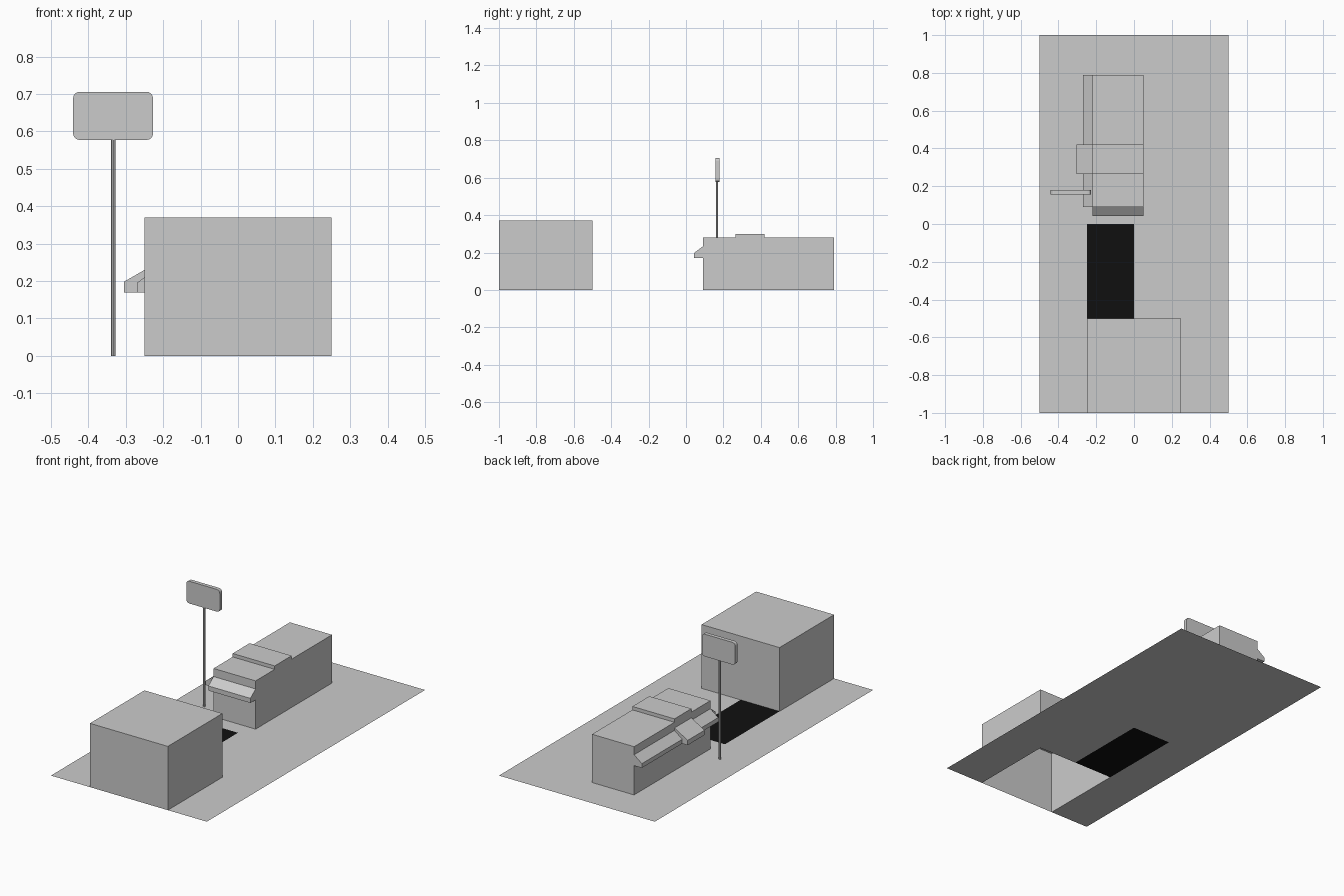
import bpy, bmesh, math
from mathutils import Vector

if "Cube" in bpy.data.objects:
    bpy.data.objects.remove(bpy.data.objects["Cube"])


def add_object(name, bm, recalc=True):
    if recalc:
        bmesh.ops.recalc_face_normals(bm, faces=bm.faces)
    mesh = bpy.data.meshes.new(name)
    bm.to_mesh(mesh)
    bm.free()
    obj = bpy.data.objects.new(name, mesh)
    bpy.context.collection.objects.link(obj)
    return obj


def prism(name, base, direction, open_base=False):
    """Extrude a planar outline along a direction."""
    bm = bmesh.new()
    face = bm.faces.new([bm.verts.new(p) for p in base])
    res = bmesh.ops.extrude_face_region(bm, geom=[face], use_keep_orig=not open_base)
    moved = [g for g in res["geom"] if isinstance(g, bmesh.types.BMVert)]
    bmesh.ops.translate(bm, verts=moved, vec=Vector(direction))
    if open_base and face.is_valid:
        bmesh.ops.delete(bm, geom=[face], context='FACES_ONLY')
    return add_object(name, bm)


def box(name, x0, x1, y0, y1, z0, z1, open_base=False):
    base = [(x0, y0, z0), (x1, y0, z0), (x1, y1, z0), (x0, y1, z0)]
    return prism(name, base, (0, 0, z1 - z0), open_base)


def flat_cells(name, xs, ys, skip=()):
    """Flat sheet of rectangular cells, leaving out the skipped ones."""
    bm = bmesh.new()
    grid = [[bm.verts.new((x, y, 0)) for y in ys] for x in xs]
    for i in range(len(xs) - 1):
        for j in range(len(ys) - 1):
            if (i, j) not in skip:
                bm.faces.new((grid[i][j], grid[i + 1][j],
                              grid[i + 1][j + 1], grid[i][j + 1]))
    return add_object(name, bm, recalc=False)


# Ground sheet, open under the front building and around the dark patch
flat_cells("ground", [-0.5, -0.25, 0, 0.25, 0.5], [-1, -0.5, 0, 1],
           skip={(1, 0), (2, 0), (1, 1)})

# Black patch set into the ground
patch = flat_cells("dark_patch", [-0.25, 0], [-0.5, 0])
black = bpy.data.materials.new("black")
black.diffuse_color = (0.005, 0.005, 0.005, 1)
black.use_nodes = True
black.node_tree.nodes["Principled BSDF"].inputs["Base Color"].default_value = black.diffuse_color
patch.data.materials.append(black)

# Front building, hollow from below
box("front_building", -0.25, 0.25, -1, -0.5, 0, 0.37, open_base=True)

# Back building with raised roof section
box("back_building", -0.22, 0.05, 0.09, 0.79, 0, 0.28)
box("roof_step", -0.22, 0.05, 0.265, 0.42, 0.28, 0.30)

# Awnings: sloped top with a short vertical front edge
prism("front_awning", [(-0.22, 0.042, 0.17), (-0.22, 0.042, 0.197),
                       (-0.22, 0.09, 0.233), (-0.22, 0.09, 0.17)], (0.27, 0, 0))
for name, x, z_edge, z_wall, y0, y1 in (
        ("side_awning_front", -0.27, 0.195, 0.233, 0.09, 0.265),
        ("side_awning_middle", -0.305, 0.198, 0.247, 0.265, 0.42),
        ("side_awning_back", -0.27, 0.195, 0.233, 0.42, 0.79)):
    prism(name, [(x, y0, 0.17), (x, y0, z_edge),
                 (-0.22, y0, z_wall), (-0.22, y0, 0.17)], (0, y1 - y0, 0))

# Sign pole
pole = [(-0.333 + 0.006 * math.cos(a), 0.166 + 0.006 * math.sin(a), 0)
        for a in (math.tau * i / 8 for i in range(8))]
prism("sign_pole", pole, (0, 0, 0.58))

# Sign board with rounded corners
r, steps = 0.018, 4
board = []
for k, (cx, cz) in enumerate(((-0.227 - r, 0.706 - r), (-0.441 + r, 0.706 - r),
                              (-0.441 + r, 0.577 + r), (-0.227 - r, 0.577 + r))):
    for s in range(steps + 1):
        a = math.pi / 2 * (k + s / steps)
        board.append((cx + r * math.cos(a), 0.157, cz + r * math.sin(a)))
prism("sign_board", board, (0, 0.022, 0))
